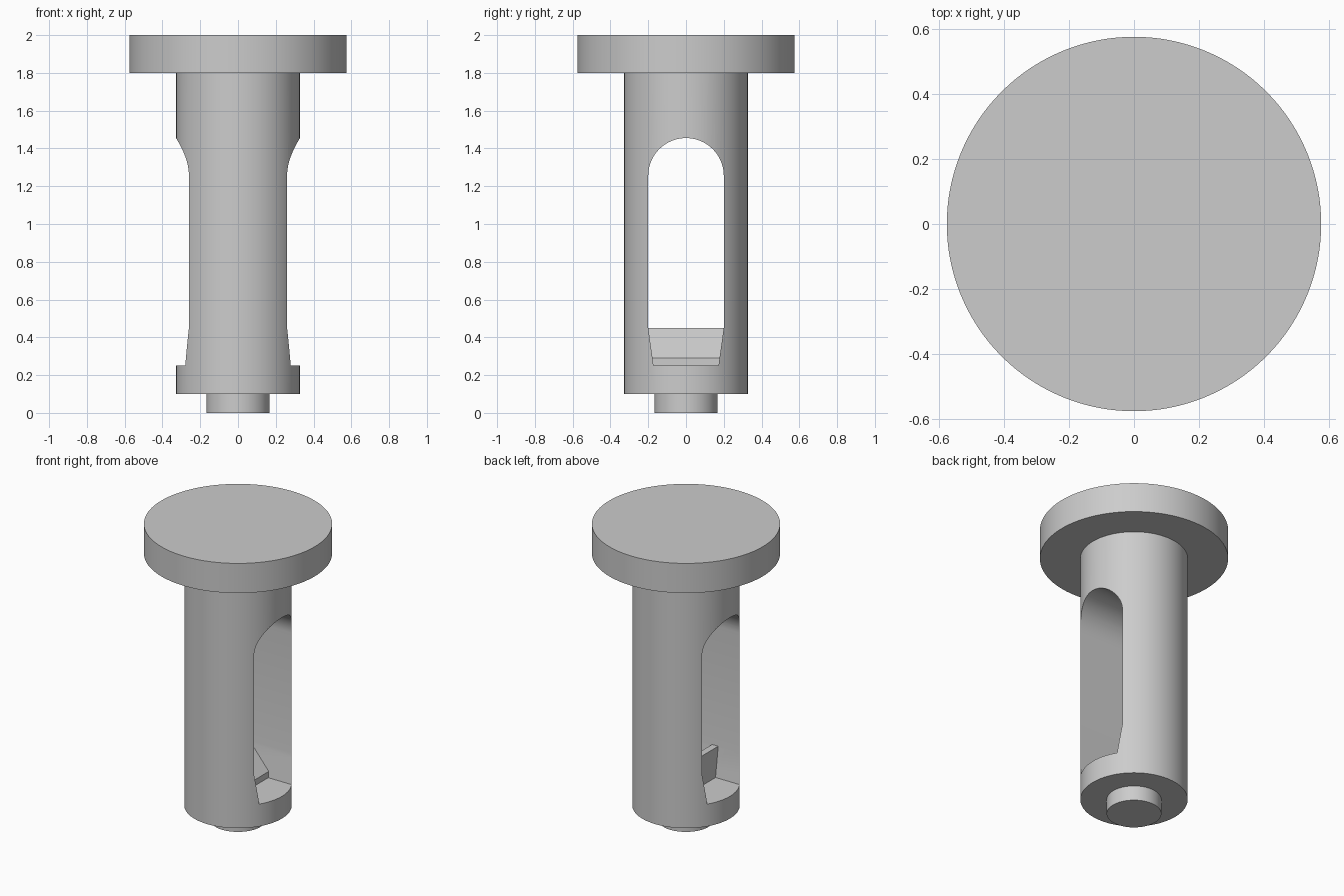
import bpy
import bmesh
from math import pi, cos, sin, radians

cube = bpy.data.objects.get("Cube")
if cube:
    bpy.data.objects.remove(cube, do_unlink=True)

GREY = (0.604, 0.604, 0.604, 1.0)
metal = bpy.data.materials.new("light grey metal")
metal.use_nodes = True
metal.diffuse_color = GREY
metal.node_tree.nodes["Principled BSDF"].inputs["Base Color"].default_value = GREY


def add_object(name, bm):
    """Turn a bmesh into a named object in the scene."""
    bmesh.ops.recalc_face_normals(bm, faces=bm.faces[:])
    mesh = bpy.data.meshes.new(name)
    bm.to_mesh(mesh)
    bm.free()
    mesh.materials.append(metal)
    obj = bpy.data.objects.new(name, mesh)
    bpy.context.collection.objects.link(obj)
    return obj


def disc(name, radius, bottom, top):
    """Upright cylinder between two heights."""
    bm = bmesh.new()
    bmesh.ops.create_cone(bm, cap_ends=True, segments=128, radius1=radius,
                          radius2=radius, depth=top - bottom)
    bmesh.ops.translate(bm, verts=bm.verts[:], vec=(0, 0, (top + bottom) / 2))
    return add_object(name, bm)


def prism(name, start, end):
    """Close two matching outlines into a solid."""
    bm = bmesh.new()
    a = [bm.verts.new(p) for p in start]
    b = [bm.verts.new(p) for p in end]
    bm.faces.new(a)
    bm.faces.new(b[::-1])
    for i in range(len(a)):
        j = (i + 1) % len(a)
        bm.faces.new((a[i], b[i], b[j], a[j]))
    return add_object(name, bm)


FLOOR, TAPER_TOP, ARCH_Z = 0.25, 0.45, 1.255
HALF, FLOOR_HALF = 0.2, 0.172

# Main turned parts
head = disc("head", 0.575, 1.8, 2.0)
shaft = disc("shaft", 0.328, 0.1, 1.8)
end_stub = disc("end_stub", 0.167, 0.0, 0.1)

# Arched slot through the shaft, narrowing towards its floor
outline = [(-HALF, TAPER_TOP), (-FLOOR_HALF, FLOOR),
           (FLOOR_HALF, FLOOR), (HALF, TAPER_TOP)]
steps = 40
for i in range(steps + 1):
    t = pi * i / steps
    outline.append((HALF * cos(t), ARCH_Z + HALF * sin(t)))
cutter = prism("slot_cutter", [(-0.5, y, z) for y, z in outline],
               [(0.5, y, z) for y, z in outline])
cutter.hide_render = True

cut = shaft.modifiers.new("slot", "BOOLEAN")
cut.operation = "DIFFERENCE"
cut.solver = "EXACT"
cut.object = cutter
bpy.context.view_layer.objects.active = shaft
bpy.ops.object.modifier_apply(modifier=cut.name)
bpy.data.objects.remove(cutter, do_unlink=True)

# Ramp block on the slot floor, its sides sunk slightly into the slot walls
ramp = [(-0.1, FLOOR - 0.01), (0.105, FLOOR - 0.01), (0.105, 0.29),
        (-0.055, TAPER_TOP), (-0.1, TAPER_TOP)]


def wall(z):
    return FLOOR_HALF + (HALF - FLOOR_HALF) * (z - FLOOR) / (TAPER_TOP - FLOOR) + 0.005


ramp_block = prism("ramp_block", [(x, -wall(z), z) for x, z in ramp],
                   [(x, wall(z), z) for x, z in ramp])

# Smooth round surfaces, crisp edges
for obj in (head, shaft, end_stub):
    bpy.ops.object.select_all(action="DESELECT")
    obj.select_set(True)
    bpy.context.view_layer.objects.active = obj
    bpy.ops.object.shade_smooth_by_angle(angle=radians(20))
